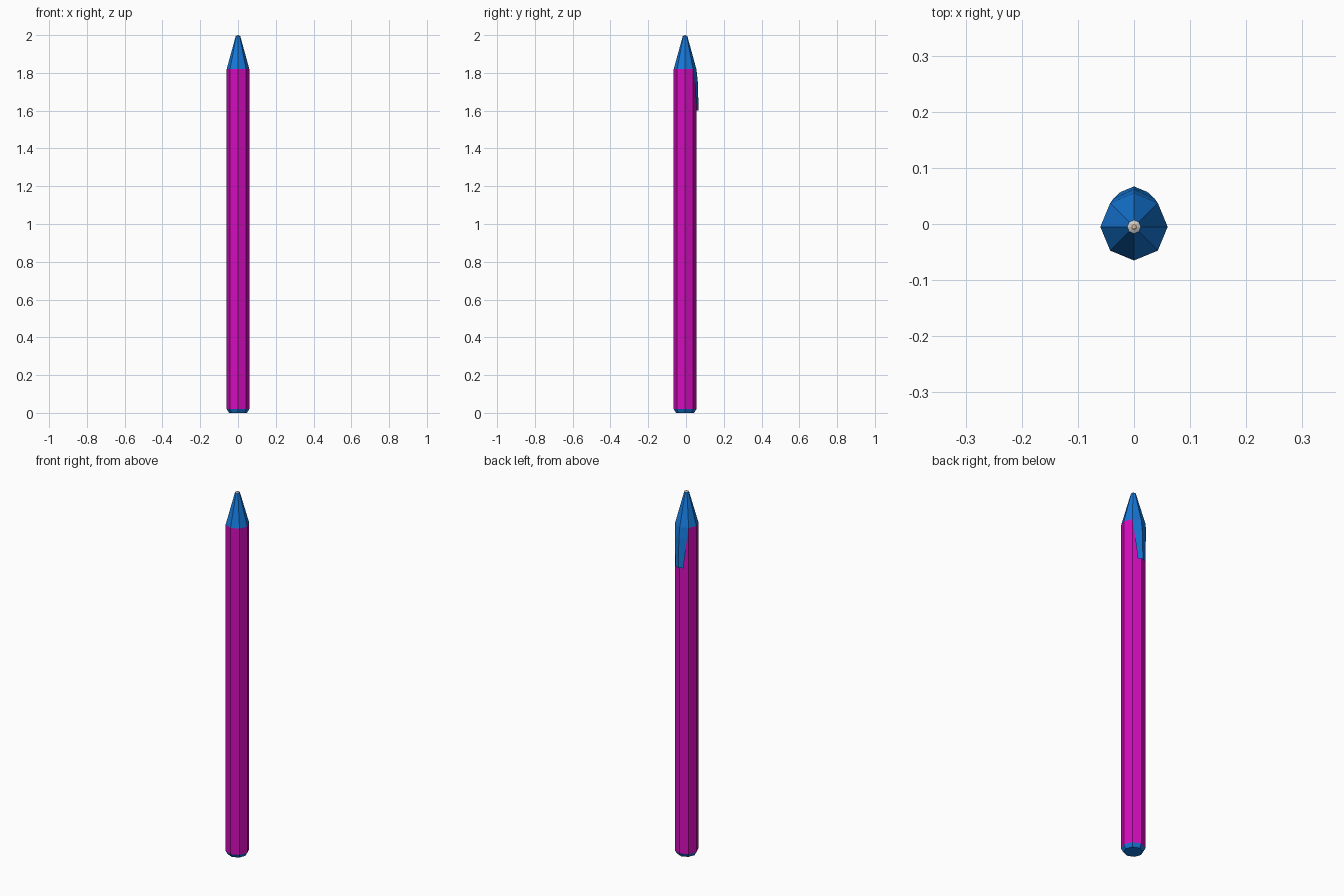
import bpy, math

if "Cube" in bpy.data.objects:
    bpy.data.objects.remove(bpy.data.objects["Cube"])

CY = -0.005   # barrel axis, offset so the clip keeps the pen centred
R = 0.06
SIDES = 8


def material(name, color):
    m = bpy.data.materials.new(name)
    m.diffuse_color = (*color, 1)
    m.use_nodes = True
    m.node_tree.nodes["Principled BSDF"].inputs["Base Color"].default_value = m.diffuse_color
    return m


def mesh_object(name, verts, faces, mat=None):
    me = bpy.data.meshes.new(name)
    me.from_pydata(verts, [], faces)
    me.update()
    ob = bpy.data.objects.new(name, me)
    bpy.context.collection.objects.link(ob)
    if mat:
        me.materials.append(mat)
    return ob


def turned(name, profile, mat=None, cap_low=False, cap_high=False):
    """Octagonal lathe from (radius, z) rings, bottom to top."""
    n = SIDES
    verts = [(r * math.cos(2 * math.pi * i / n), CY + r * math.sin(2 * math.pi * i / n), z)
             for r, z in profile for i in range(n)]
    faces = [(k * n + i, k * n + (i + 1) % n, (k + 1) * n + (i + 1) % n, (k + 1) * n + i)
             for k in range(len(profile) - 1) for i in range(n)]
    if cap_low:
        faces.append(tuple(reversed(range(n))))
    if cap_high:
        faces.append(tuple(range(len(verts) - n, len(verts))))
    return mesh_object(name, verts, faces, mat)


magenta = material("magenta", (0.65, 0.004, 0.50))
blue = material("blue", (0.008, 0.19, 0.70))
beige = material("beige", (0.75, 0.55, 0.40))

# Barrel, end plug and tapered nose
turned("barrel", [(R, 0.02), (R, 1.82)], magenta)
turned("end_plug", [(0.048, 0), (R, 0.02)], blue, cap_low=True)
turned("nose_cone", [(R, 1.82), (0.012, 1.995)], blue)

# Writing tip
turned("tip_ring", [(0.012, 1.995), (0.006, 1.998)])
turned("tip_point", [(0.006, 1.998), (0.004, 2.0)], beige, cap_high=True)

# Folded clip sheet on the back: rows of (side x, side y, ridge y, z)
rows = [(0.0424, 0.0374, 0.055, 1.82), (0.037, 0.045, 0.062, 1.76), (0.024, 0.057, 0.067, 1.60)]
verts = [p for x, ys, yr, z in rows for p in ((x, ys, z), (0, yr, z), (-x, ys, z))]
faces = [(k * 3 + j, k * 3 + j + 1, k * 3 + j + 4, k * 3 + j + 3)
         for k in range(len(rows) - 1) for j in range(2)]
clip = mesh_object("clip", verts, [tuple(reversed(f)) for f in faces], blue)
